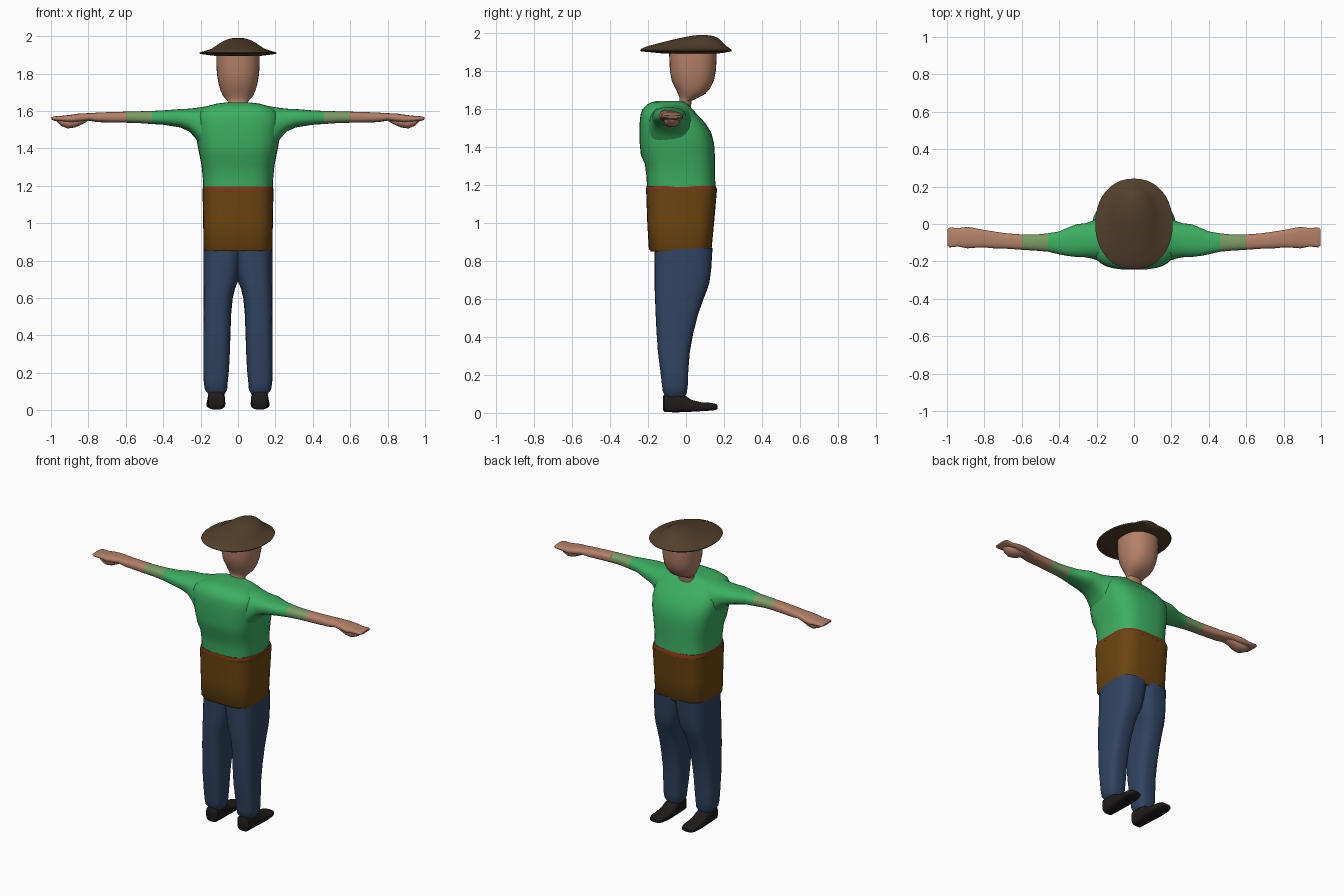
import bpy, bmesh, math


def material(name, rgb):
    m = bpy.data.materials.new(name)
    m.diffuse_color = (*rgb, 1)
    return m


SKIN = material("skin", (0.46, 0.22, 0.14))
GREEN = material("green", (0.045, 0.43, 0.12))
OLIVE = material("faded_green", (0.2, 0.33, 0.13))
BROWN = material("brown", (0.15, 0.06, 0.005))
RUST = material("rust", (0.19, 0.04, 0.008))
DENIM = material("denim", (0.03, 0.058, 0.12))
SHOE = material("shoe", (0.014, 0.011, 0.011))
FELT = material("felt", (0.084, 0.05, 0.024))


def loft(name, axis, rings, mat, power=2.5, mirror=False, sides=32):
    """Skin superellipse rings (t, a0, a1, b0, b1) placed along one axis."""
    order = {'x': lambda t, a, b: (t, a, b),
             'y': lambda t, a, b: (a, t, b),
             'z': lambda t, a, b: (a, b, t)}[axis]
    bm = bmesh.new()
    loops = []
    for t, a0, a1, b0, b1 in rings:
        loop = []
        for i in range(sides):
            ang = 2 * math.pi * i / sides
            c, s = math.cos(ang), math.sin(ang)
            u = math.copysign(abs(c) ** (2 / power), c)
            v = math.copysign(abs(s) ** (2 / power), s)
            loop.append(bm.verts.new(order(
                t, (a0 + a1) / 2 + u * (a1 - a0) / 2, (b0 + b1) / 2 + v * (b1 - b0) / 2)))
        loops.append(loop)
    for p, q in zip(loops, loops[1:]):
        for i in range(sides):
            j = (i + 1) % sides
            bm.faces.new((p[i], p[j], q[j], q[i]))
    bm.faces.new(loops[0])
    bm.faces.new(loops[-1])
    bmesh.ops.recalc_face_normals(bm, faces=bm.faces)
    me = bpy.data.meshes.new(name)
    bm.to_mesh(me)
    bm.free()
    me.materials.append(mat)
    ob = bpy.data.objects.new(name, me)
    bpy.context.collection.objects.link(ob)
    if mirror:
        ob.modifiers.new("mirror", 'MIRROR').use_mirror_merge = False
    bpy.ops.object.select_all(action='DESELECT')
    ob.select_set(True)
    bpy.context.view_layer.objects.active = ob
    bpy.ops.object.shade_smooth_by_angle(angle=math.radians(45))
    return ob


def body(rows):
    """Symmetric rings for parts centred on x = 0: (z, half width, y0, y1)."""
    return [(z, -w, w, y0, y1) for z, w, y0, y1 in rows]


# Shirt
loft("shirt", 'z', body([
    (1.18, .187, -.205, .157), (1.24, .188, -.208, .153), (1.31, .195, -.216, .153),
    (1.36, .205, -.238, .152), (1.42, .217, -.244, .148), (1.48, .226, -.244, .132),
    (1.53, .228, -.244, .10), (1.57, .222, -.240, .062), (1.60, .205, -.230, .035),
    (1.625, .165, -.205, .012), (1.638, .12, -.18, .0), (1.645, .07, -.15, -.02)]), GREEN, 3)

# Apron wrap and its sash
loft("waist_wrap", 'z', body([
    (.85, .178, -.185, .125), (.865, .185, -.196, .135), (1.0, .186, -.204, .148),
    (1.14, .189, -.209, .160), (1.17, .190, -.21, .163)]), BROWN, 3.6)
loft("sash", 'z', body([
    (1.165, .190, -.21, .163), (1.18, .190, -.211, .163), (1.195, .186, -.207, .156)]), RUST, 3.4)

# Trousers
loft("trouser_leg", 'z', [
    (.085, .072, .158, -.105, -.005), (.11, .058, .177, -.122, .005),
    (.15, .055, .183, -.127, .010), (.22, .048, .185, -.135, .012),
    (.32, .043, .185, -.148, .020), (.42, .040, .185, -.155, .038),
    (.52, .036, .185, -.160, .064), (.60, .028, .185, -.163, .092),
    (.65, .016, .185, -.165, .112), (.69, -.001, .185, -.165, .124),
    (.76, -.012, .185, -.165, .133), (.87, -.03, .184, -.166, .140)], DENIM, 3, True)

# Shoes
loft("shoe", 'y', [
    (-.12, .082, .148, .012, .09), (-.112, .073, .158, .004, .10),
    (-.05, .070, .162, .003, .105), (-.005, .070, .163, .004, .092),
    (.03, .068, .166, .006, .068), (.08, .068, .168, .009, .056),
    (.13, .071, .167, .012, .053), (.157, .08, .158, .015, .048),
    (.167, .095, .143, .022, .04)], SHOE, 3.2, True)

# Arms: sleeve, faded cuff, bare forearm with hand
loft("sleeve", 'x', [
    (.12, -.20, .04, 1.38, 1.63), (.17, -.20, .04, 1.385, 1.625),
    (.20, -.193, .03, 1.41, 1.62), (.225, -.185, .015, 1.45, 1.616),
    (.26, -.178, .004, 1.49, 1.612), (.31, -.176, -.002, 1.512, 1.61),
    (.36, -.17, -.022, 1.52, 1.606), (.40, -.162, -.04, 1.526, 1.603),
    (.46, -.148, -.05, 1.53, 1.60)], GREEN, 2.4, True)
loft("cuff", 'x', [
    (.46, -.148, -.05, 1.53, 1.60), (.53, -.142, -.057, 1.535, 1.598),
    (.60, -.138, -.056, 1.537, 1.596)], OLIVE, 2.4, True)
loft("forearm_and_hand", 'x', [
    (.60, -.138, -.056, 1.537, 1.596), (.68, -.132, -.05, 1.538, 1.594),
    (.75, -.13, -.04, 1.54, 1.591), (.80, -.125, -.032, 1.548, 1.588),
    (.85, -.127, -.022, 1.54, 1.586), (.89, -.130, -.015, 1.536, 1.58),
    (.94, -.120, -.022, 1.542, 1.574), (.985, -.125, -.018, 1.548, 1.571),
    (.998, -.115, -.028, 1.555, 1.566)], SKIN, 2.6, True)
loft("curled_fingers", 'x', [
    (.79, -.10, -.06, 1.553, 1.57), (.83, -.11, -.045, 1.53, 1.57),
    (.87, -.115, -.038, 1.512, 1.57), (.91, -.115, -.035, 1.506, 1.57),
    (.945, -.105, -.045, 1.52, 1.565), (.97, -.095, -.06, 1.545, 1.56)], SKIN, 2.4, True)

# Head and neck
loft("head", 'z', body([
    (1.61, .06, -.06, .025), (1.645, .052, -.035, .03), (1.66, .062, -.034, .062),
    (1.68, .080, -.042, .10), (1.71, .094, -.055, .127), (1.75, .105, -.075, .147),
    (1.80, .113, -.085, .157), (1.86, .116, -.087, .161), (1.905, .116, -.09, .162)]), SKIN, 2.3)

# Hat: thin brim under a low dome leaning to +y
loft("hat", 'z', body([
    (1.893, .11, -.11, .16), (1.899, .16, -.17, .205), (1.905, .203, -.235, .238),
    (1.912, .207, -.242, .243), (1.921, .175, -.232, .23), (1.932, .142, -.205, .215),
    (1.948, .118, -.145, .198), (1.963, .096, -.085, .183), (1.976, .073, -.03, .168),
    (1.986, .046, .02, .145), (1.991, .018, .06, .11)]), FELT, 2.15, sides=40)
